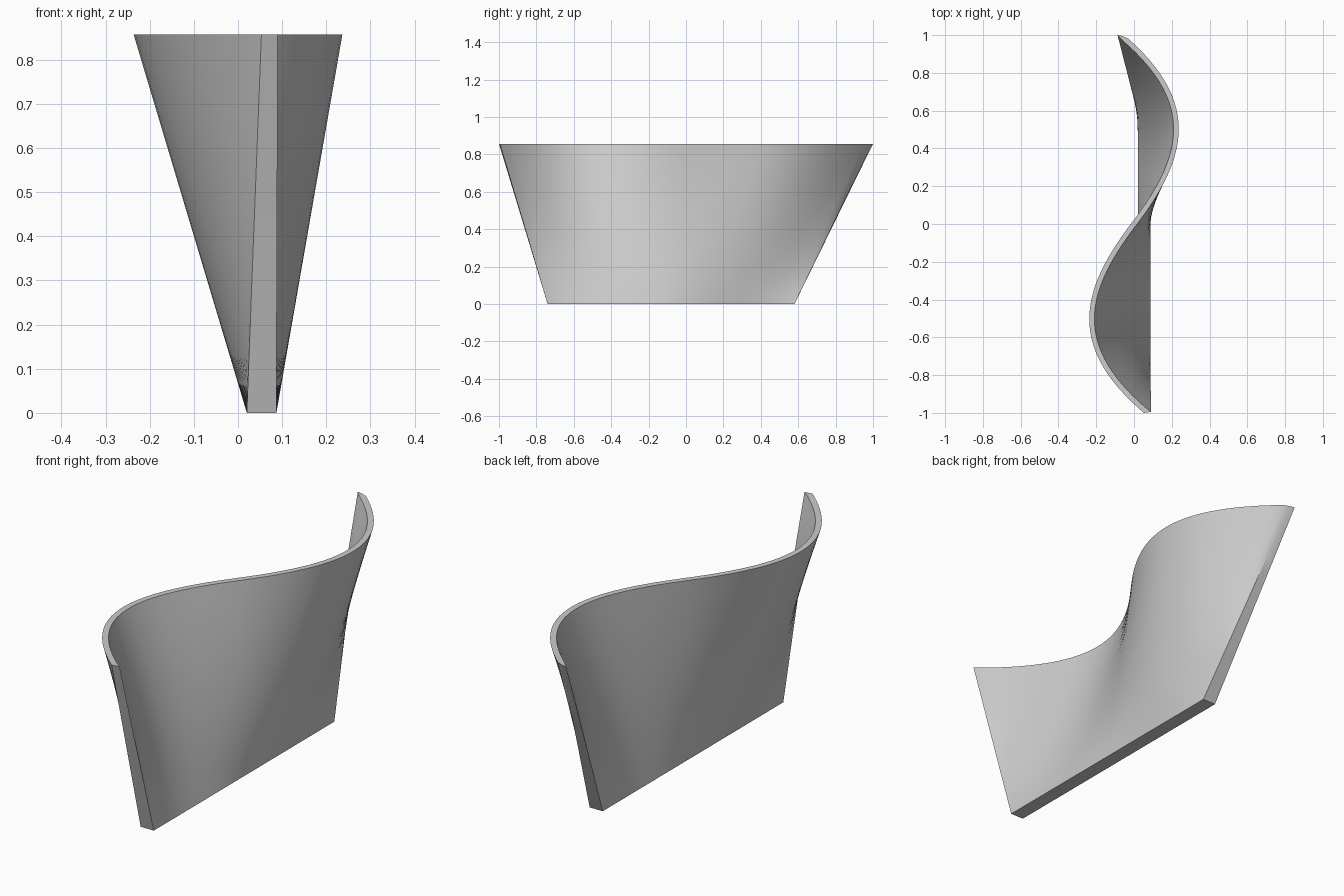
import bpy, bmesh
from mathutils import Vector
from mathutils.geometry import interpolate_bezier

if "Cube" in bpy.data.objects:
    bpy.data.objects.remove(bpy.data.objects["Cube"])

N, ROWS, H = 56, 12, 0.857

# S-shaped centre line of the top rim, one Bezier half mirrored through the middle
half = interpolate_bezier(Vector((0, 0)), Vector((0.275, 0.36)),
                          Vector((0.345, 0.65)), Vector((-0.073, 1.0)), 200)
path = [-p for p in reversed(half)] + list(half[1:])
path = [Vector((p[0], p[1])) for p in path]


def resample(pts, n):
    d = [0.0]
    for a, b in zip(pts, pts[1:]):
        d.append(d[-1] + (b - a).length)
    out, j = [], 0
    for i in range(n + 1):
        s = d[-1] * i / n
        while j < len(pts) - 2 and d[j + 1] < s:
            j += 1
        out.append(pts[j].lerp(pts[j + 1], (s - d[j]) / (d[j + 1] - d[j])))
    return out


mid = resample(path, N)

# Offset the centre line to both sides for the rim thickness
left, right = [], []
for i, p in enumerate(mid):
    t = (mid[min(i + 1, N)] - mid[max(i - 1, 0)]).normalized()
    nrm = Vector((t.y, -t.x)) * 0.0135
    left.append(p - nrm)
    right.append(p + nrm)
left[0], right[0] = Vector((0.053, -1.0)), Vector((0.09, -0.995))
left[N], right[N] = Vector((-0.087, 1.0)), Vector((-0.062, 0.995))

# Ruled walls from the straight foot bar to the curved rim
bm = bmesh.new()


def wall(rim, foot_x):
    grid = []
    for r in range(ROWS + 1):
        k = r / ROWS
        row = []
        for i, p in enumerate(rim):
            foot = Vector((foot_x, -0.74 + 1.32 * i / N))
            q = foot.lerp(p, k)
            row.append(bm.verts.new((q.x, q.y, H * k)))
        grid.append(row)
    return grid


L, R = wall(left, 0.02), wall(right, 0.087)
for r in range(ROWS):
    for g in (L, R):
        for i in range(N):
            bm.faces.new((g[r][i], g[r][i + 1], g[r + 1][i + 1], g[r + 1][i]))
    for i in (0, N):
        bm.faces.new((L[r][i], R[r][i], R[r + 1][i], L[r + 1][i]))
# Rim and foot strips
for r in (0, ROWS):
    for i in range(N):
        bm.faces.new((L[r][i], R[r][i], R[r][i + 1], L[r][i + 1]))
bmesh.ops.recalc_face_normals(bm, faces=bm.faces)

me = bpy.data.meshes.new("curved_blade")
bm.to_mesh(me)
bm.free()
ob = bpy.data.objects.new("curved_blade", me)
bpy.context.collection.objects.link(ob)
bpy.context.view_layer.objects.active = ob
ob.select_set(True)
bpy.ops.object.shade_smooth_by_angle(angle=0.52)
